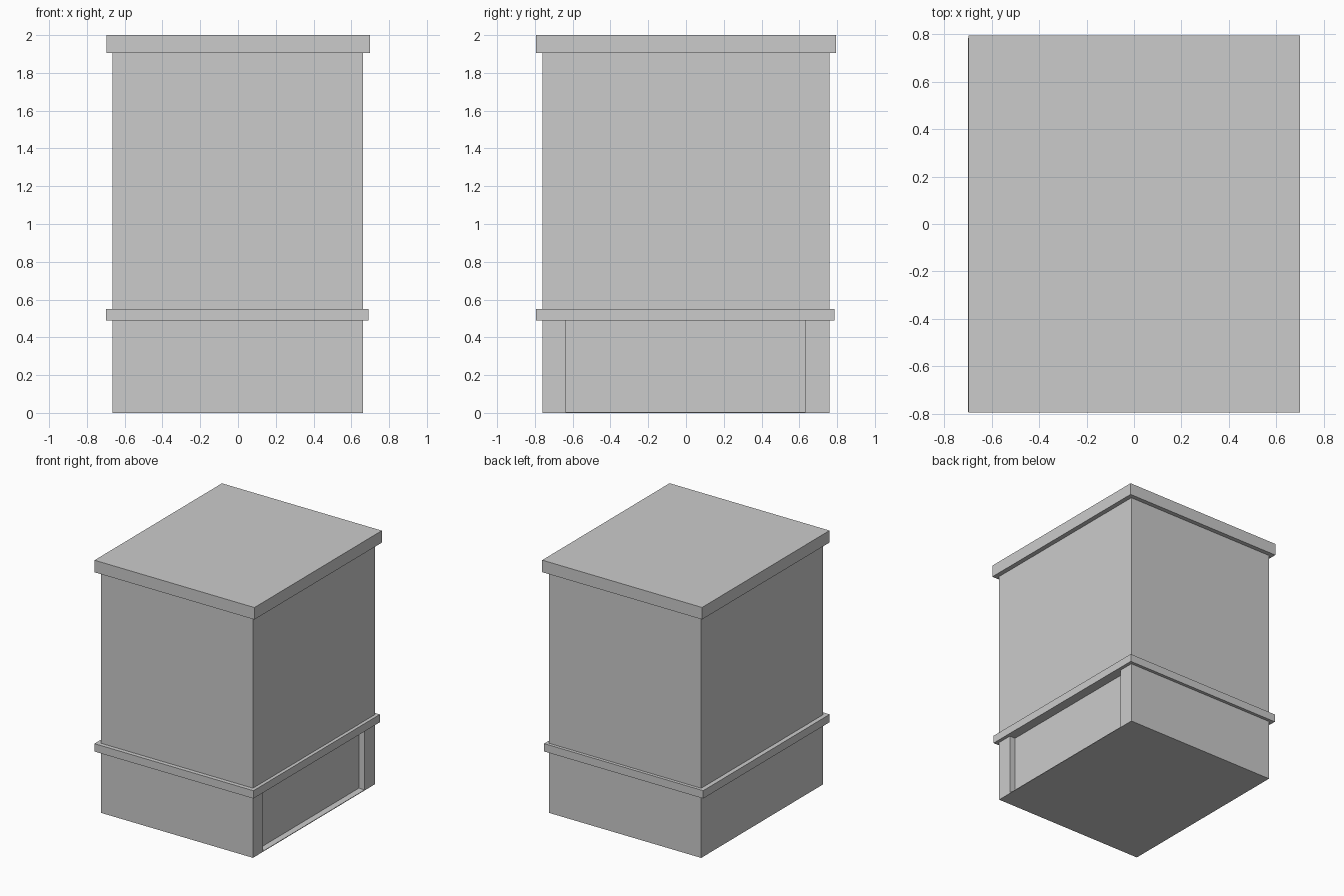
import bpy
import bmesh

old = bpy.data.objects.get("Cube")
if old:
    bpy.data.objects.remove(old, do_unlink=True)

grey = bpy.data.materials.new("plain grey")
grey.use_nodes = True
colour = (0.6, 0.6, 0.6, 1)
grey.diffuse_color = colour
grey.node_tree.nodes["Principled BSDF"].inputs["Base Color"].default_value = colour


def prism(name, outline, z0, z1):
    """Extrude a flat outline from z0 up to z1."""
    bm = bmesh.new()
    base = bm.faces.new([bm.verts.new((x, y, z0)) for x, y in outline])
    top = bmesh.ops.extrude_face_region(bm, geom=[base], use_keep_orig=True)["geom"]
    for v in top:
        if isinstance(v, bmesh.types.BMVert):
            v.co.z = z1
    bmesh.ops.recalc_face_normals(bm, faces=bm.faces)
    mesh = bpy.data.meshes.new(name)
    bm.to_mesh(mesh)
    bm.free()
    mesh.materials.append(grey)
    obj = bpy.data.objects.new(name, mesh)
    bpy.context.collection.objects.link(obj)
    return obj


def rect(x0, x1, y0, y1):
    return [(x0, y0), (x1, y0), (x1, y1), (x0, y1)]


# Shared wall footprint
left, right, front, back = -0.665, 0.663, -0.76, 0.76
walls = rect(left, right, front, back)

# Thin floor under the plinth
prism("floor_plate", walls, 0, 0.005)

# Plinth with a shallow recess between two corner posts on the +x side
depth = 0.05
prism("plinth", [
    (left, front), (right, front), (right, -0.637), (right - depth, -0.637),
    (right - depth, 0.633), (right, 0.633), (right, back), (left, back),
], 0.005, 0.488)

# Projecting band, main body and overhanging lid
prism("band", rect(-0.70, 0.69, -0.793, 0.785), 0.488, 0.55)
prism("body", walls, 0.55, 1.905)
prism("lid", rect(-0.697, 0.70, -0.795, 0.795), 1.905, 2.0)
